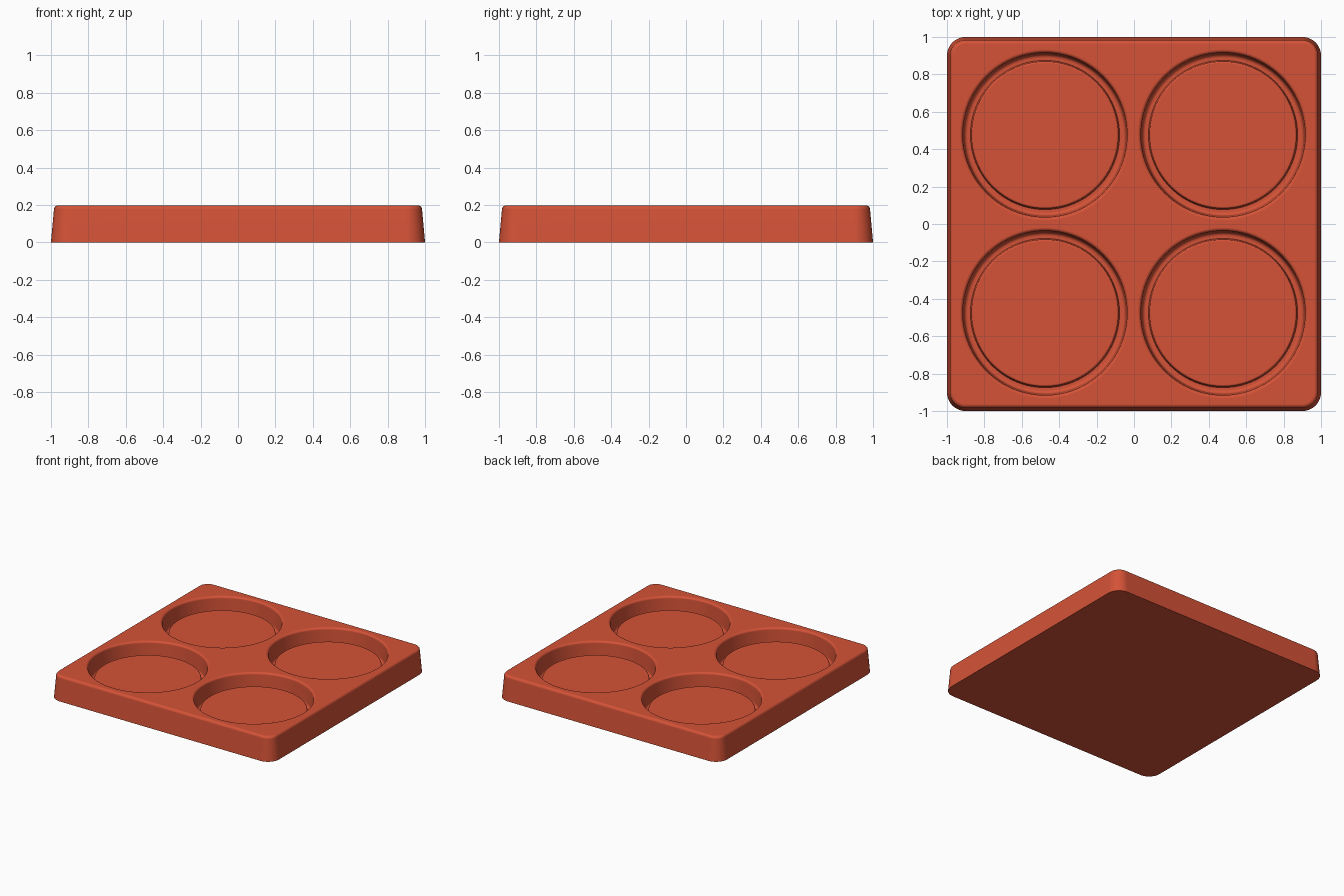
import bpy
import bmesh
from math import sin, cos, pi, radians

cube = bpy.data.objects.get("Cube")
if cube:
    bpy.data.objects.remove(cube, do_unlink=True)

terracotta = bpy.data.materials.new("terracotta_red")
terracotta.use_nodes = True
colour = (0.66, 0.085, 0.038, 1)
terracotta.diffuse_color = colour
terracotta.node_tree.nodes["Principled BSDF"].inputs["Base Color"].default_value = colour


def arc(cx, cz, r, start, end, steps=6):
    """Points along a circular arc, angles in degrees."""
    angles = [radians(start + (end - start) * i / steps) for i in range(steps + 1)]
    return [(cx + r * cos(a), cz + r * sin(a)) for a in angles]


def rounded_square(half, r):
    c = half - r
    return [p for k, (sx, sy) in enumerate([(1, 1), (-1, 1), (-1, -1), (1, -1)])
            for p in arc(c * sx, c * sy, r, 90 * k, 90 * k + 90, 12)]


def ring_outline(r, count=96):
    return [(r * cos(2 * pi * i / count), r * sin(2 * pi * i / count)) for i in range(count)]


def loft(name, sections):
    """Closed solid through a list of (outline, height) sections."""
    bm = bmesh.new()
    loops = [[bm.verts.new((x, y, z)) for x, y in outline] for outline, z in sections]
    for a, b in zip(loops, loops[1:]):
        for i in range(len(a)):
            j = (i + 1) % len(a)
            bm.faces.new((a[i], a[j], b[j], b[i]))
    bm.faces.new(loops[0][::-1])
    bm.faces.new(loops[-1])
    bmesh.ops.recalc_face_normals(bm, faces=bm.faces)
    mesh = bpy.data.meshes.new(name)
    bm.to_mesh(mesh)
    bm.free()
    mesh.materials.append(terracotta)
    obj = bpy.data.objects.new(name, mesh)
    bpy.context.collection.objects.link(obj)
    return obj


# Tray block: drafted sides and a rounded top edge
HEIGHT, EDGE = 0.197, 0.022
side = [(1.0, 0)] + arc(0.984 - EDGE, HEIGHT - EDGE, EDGE, 5, 90)
tray = loft("tray", [(rounded_square(w, 0.1 - (1 - w)), z) for w, z in side])

# Recess cutter: raised centre disc, groove around it, drafted wall, rounded rim
PLATEAU, FLOOR = 0.11, 0.05
profile = arc(0.383, PLATEAU - 0.01, 0.01, 90, 5, 4)
profile += [(0.399, FLOOR)]
profile += arc(0.412, FLOOR + 0.02, 0.02, -90, -5)
profile += arc(0.4575, HEIGHT - 0.018, 0.018, 175, 90)
profile += [(0.4575, HEIGHT + 0.05)]

for sx in (-1, 1):
    for sy in (-1, 1):
        cutter = loft("recess_cutter", [(ring_outline(r), z) for r, z in profile])
        cutter.location = (0.476 * sx, 0.476 * sy, 0)
        cutter.hide_render = True
        bpy.context.view_layer.objects.active = tray
        mod = tray.modifiers.new("recess", "BOOLEAN")
        mod.operation = "DIFFERENCE"
        mod.solver = "EXACT"
        mod.object = cutter
        bpy.ops.object.modifier_apply(modifier=mod.name)
        bpy.data.objects.remove(cutter, do_unlink=True)

# Smooth curves, crisp creases and flat large faces
bpy.ops.object.select_all(action="DESELECT")
tray.select_set(True)
bpy.context.view_layer.objects.active = tray
bpy.ops.object.shade_smooth_by_angle(angle=radians(35))
tray.modifiers.new("flat_faces", "WEIGHTED_NORMAL").keep_sharp = True
